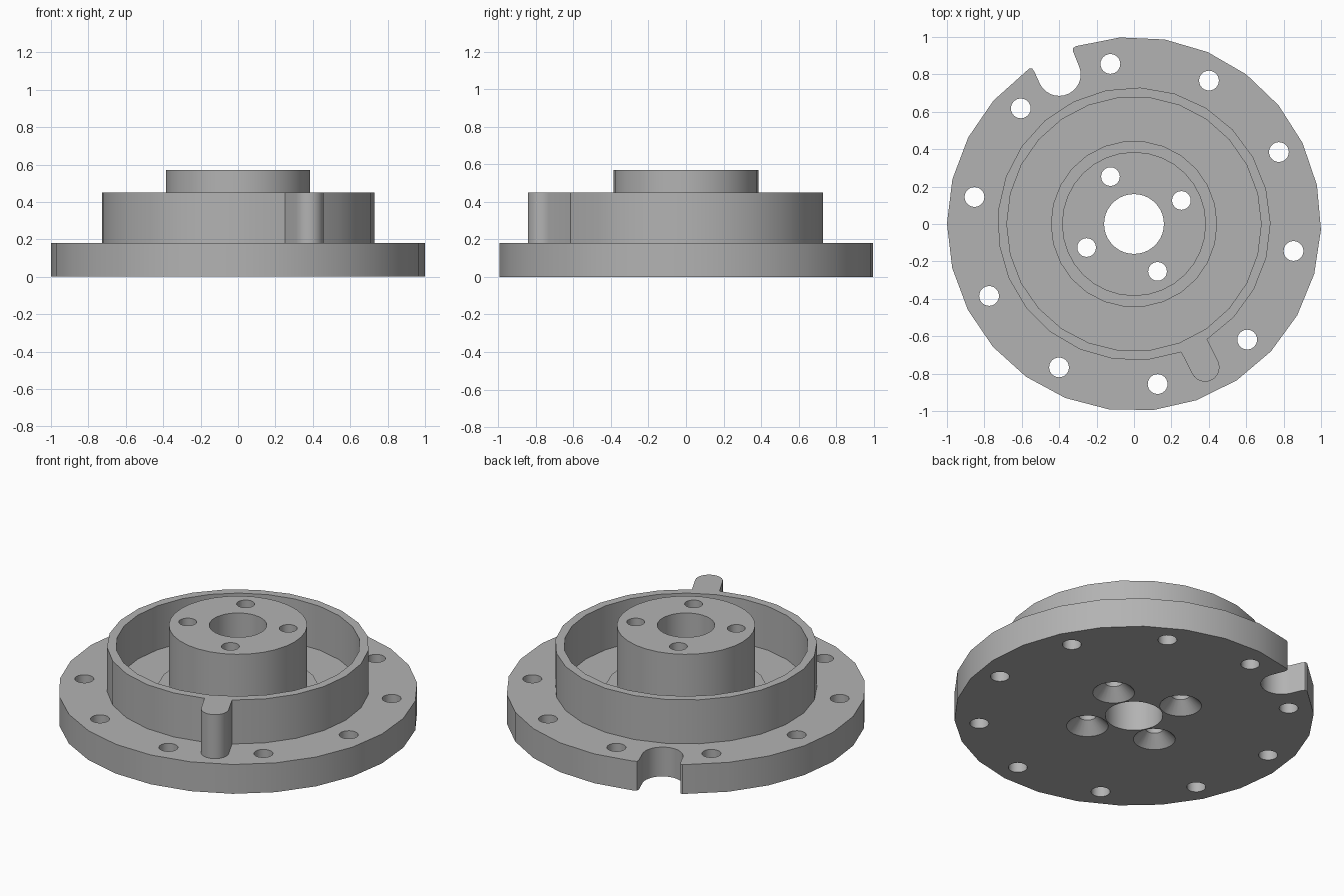
import bpy, bmesh
from math import cos, sin, radians

cube = bpy.data.objects.get("Cube")
if cube:
    bpy.data.objects.remove(cube)

GREY = (0.45, 0.45, 0.45, 1)
metal = bpy.data.materials.new("plain grey metal")
metal.use_nodes = True
metal.diffuse_color = GREY
metal.node_tree.nodes["Principled BSDF"].inputs["Base Color"].default_value = GREY

BASE_TOP, WALL_TOP, HUB_TOP = 0.18, 0.45, 0.57


def arc(r, start, end, steps, cx=0, cy=0):
    """Points along an arc, both ends included."""
    angles = [radians(start + (end - start) * i / steps) for i in range(steps + 1)]
    return [(cx + r * cos(a), cy + r * sin(a)) for a in angles]


def circle(r, sides, cx=0, cy=0):
    return arc(r, 0, 360, sides, cx, cy)[:-1]


def loft(bm, levels):
    """Closed solid through stacked outlines, given as (outline, z)."""
    rings = [[bm.verts.new((x, y, z)) for x, y in pts] for pts, z in levels]
    n = len(rings[0])
    for low, high in zip(rings, rings[1:]):
        for i in range(n):
            j = (i + 1) % n
            bm.faces.new((low[i], low[j], high[j], high[i]))
    bm.faces.new(rings[0][::-1])
    bm.faces.new(rings[-1])


def solid(name, *lofts):
    bm = bmesh.new()
    for levels in lofts:
        loft(bm, levels)
    bmesh.ops.recalc_face_normals(bm, faces=bm.faces)
    mesh = bpy.data.meshes.new(name)
    bm.to_mesh(mesh)
    bm.free()
    mesh.materials.append(metal)
    obj = bpy.data.objects.new(name, mesh)
    bpy.context.collection.objects.link(obj)
    return obj


def select(obj):
    bpy.ops.object.select_all(action='DESELECT')
    obj.select_set(True)
    bpy.context.view_layer.objects.active = obj


def cut(obj, cutter):
    mod = obj.modifiers.new("cut", 'BOOLEAN')
    mod.operation = 'DIFFERENCE'
    mod.solver = 'EXACT'
    mod.object = cutter
    select(obj)
    bpy.ops.object.modifier_apply(modifier=mod.name)


def hole(r, sides, x=0, y=0):
    c = circle(r, sides, x, y)
    return [(c, -0.1), (c, 0.7)]


# Flange outline with a round notch in its rim
notch = [(-0.326, 0.94), (-0.325, 0.92)]
notch += arc(0.115, 26.6, -153.4, 14, -0.40, 0.80)
notch += [(-0.533, 0.815), (-0.545, 0.832), (-0.56, 0.832)]
rim = arc(1, 125, 468, 25) + notch
flange = solid("flange", [(rim, 0), (rim, BASE_TOP)])

# Raised wall with a rounded locating tab
ring = arc(0.73, -57.6, 290.2, 24) + arc(0.077, 206.6, 386.6, 12, 0.38, -0.766)
wall = solid("rim_wall", [(ring, BASE_TOP), (ring, WALL_TOP)])

# Hub and the low step around its foot
hub_round, step_round = circle(0.385, 32), circle(0.445, 26)
hub = solid("hub", [(hub_round, BASE_TOP), (hub_round, HUB_TOP)])
step = solid("hub_step", [(step_round, BASE_TOP), (step_round, BASE_TOP + 0.01)])

# Cutters: bolt holes, centre bore and countersunk screw holes
holes = [hole(0.16, 40)]
for x, y in arc(0.865, 26.4, 350.4, 9):
    holes.append(hole(0.053, 24, x, y))
for x, y in arc(0.283, 26.4, 296.4, 3):
    small, wide = circle(0.05, 24, x, y), circle(0.117, 24, x, y)
    holes.append([(wide, -0.1), (wide, 0), (small, 0.067), (small, 0.7)])
drill = solid("drill_cutter", *holes)
pocket = solid("pocket_cutter", hole(0.68, 26))

for part in (flange, hub, step):
    cut(part, drill)
cut(wall, pocket)
for cutter in (drill, pocket):
    bpy.data.objects.remove(cutter)

for part in (flange, wall, hub, step):
    select(part)
    bpy.ops.object.shade_smooth_by_angle(angle=radians(30))
